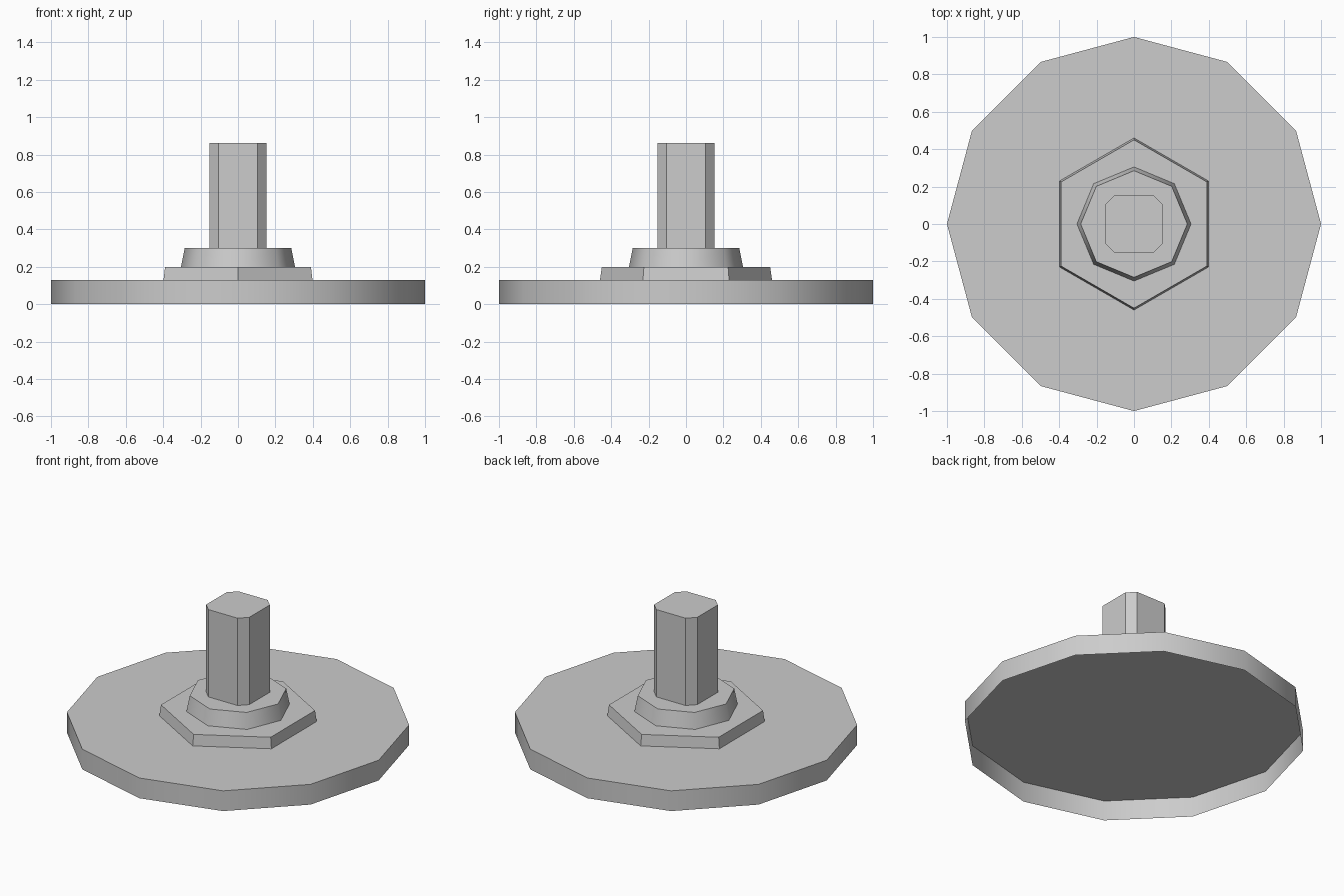
import bpy
import bmesh
import math

if "Cube" in bpy.data.objects:
    bpy.data.objects.remove(bpy.data.objects["Cube"])

grey = bpy.data.materials.new("light grey")
grey.diffuse_color = (0.604, 0.604, 0.604, 1)
grey.use_nodes = True
grey.node_tree.nodes["Principled BSDF"].inputs["Base Color"].default_value = grey.diffuse_color


def ring(sides, radius, start=0.0):
    """Regular polygon outline with its first corner at the start angle."""
    return [(radius * math.cos(start + i * math.tau / sides),
             radius * math.sin(start + i * math.tau / sides)) for i in range(sides)]


def cap_shell(name, bottom, top, z0, z1, smooth=False):
    """Walls and a lid between two outlines, open underneath."""
    bm = bmesh.new()
    low = [bm.verts.new((x, y, z0)) for x, y in bottom]
    high = [bm.verts.new((x, y, z1)) for x, y in top]
    lid = bm.faces.new(high)
    n = len(low)
    for i in range(n):
        j = (i + 1) % n
        side = bm.faces.new((low[i], low[j], high[j], high[i]))
        side.smooth = smooth
    # keep the rim crisp while the walls shade smoothly
    for edge in lid.edges:
        edge.smooth = False
    mesh = bpy.data.meshes.new(name)
    bm.to_mesh(mesh)
    bm.free()
    mesh.materials.append(grey)
    obj = bpy.data.objects.new(name, mesh)
    bpy.context.collection.objects.link(obj)
    return obj


# Twelve-sided base plate, hollow from below
disc = ring(12, 1.0)
cap_shell("base_disc", disc, disc, 0.0, 0.13, smooth=True)

# Slightly tapered hexagonal hub on the plate
cap_shell("hex_hub", ring(6, 0.46, math.pi / 2), ring(6, 0.45, math.pi / 2), 0.13, 0.20)

# Tapered octagonal collar
cap_shell("collar", ring(8, 0.305), ring(8, 0.285), 0.20, 0.30, smooth=True)

# Square post with chamfered corners
h, c = 0.153, 0.104
post = [(h, -c), (h, c), (c, h), (-c, h), (-h, c), (-h, -c), (-c, -h), (c, -h)]
cap_shell("post", post, post, 0.30, 0.861)
